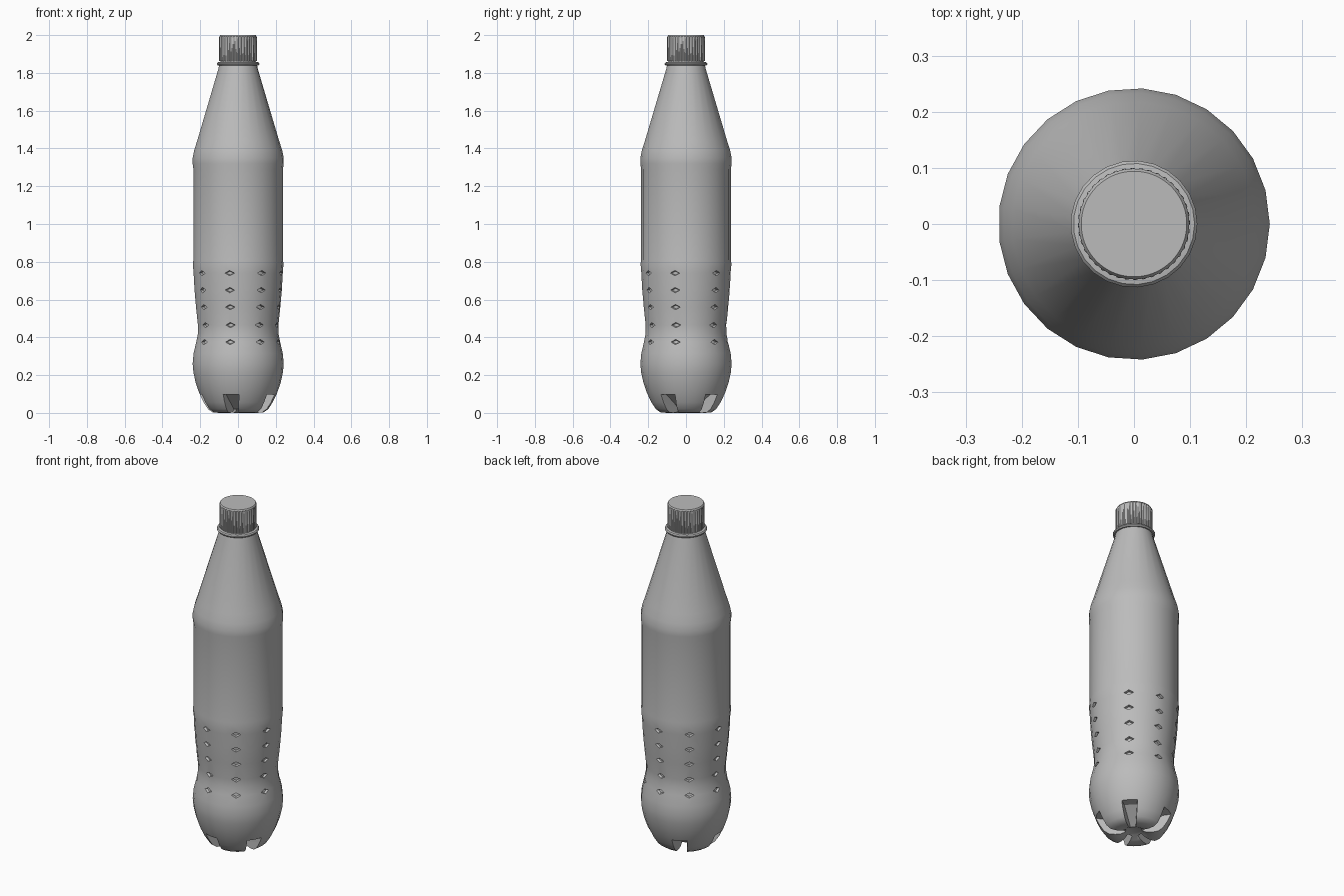
import bpy, bmesh
from math import sin, cos, tau, radians
from mathutils import Matrix, Vector

if "Cube" in bpy.data.objects:
    bpy.data.objects.remove(bpy.data.objects["Cube"])

SIDES = 25
STEP = tau / SIDES

grey = bpy.data.materials.new("grey plastic")
grey.use_nodes = True
grey.diffuse_color = (0.5, 0.5, 0.5, 1)
grey.node_tree.nodes["Principled BSDF"].inputs["Base Color"].default_value = (0.5, 0.5, 0.5, 1)


def finish(bm, name):
    bmesh.ops.recalc_face_normals(bm, faces=bm.faces)
    mesh = bpy.data.meshes.new(name)
    bm.to_mesh(mesh)
    bm.free()
    mesh.materials.append(grey)
    obj = bpy.data.objects.new(name, mesh)
    bpy.context.collection.objects.link(obj)
    return obj


def smooth(obj, angle=30):
    bpy.ops.object.select_all(action="DESELECT")
    obj.select_set(True)
    bpy.context.view_layer.objects.active = obj
    bpy.ops.object.shade_smooth_by_angle(angle=radians(angle))


def lathe(profile, sides, radius=lambda r, k: r):
    """Closed turned shape from (radius, z) pairs, with flat end caps."""
    bm = bmesh.new()
    rings = []
    for r, z in profile:
        rings.append([bm.verts.new((radius(r, k) * cos(tau * k / sides),
                                    radius(r, k) * sin(tau * k / sides), z))
                      for k in range(sides)])
    for low, high in zip(rings, rings[1:]):
        for k in range(sides):
            n = (k + 1) % sides
            bm.faces.new((low[k], low[n], high[n], high[k]))
    bm.faces.new(rings[0][::-1])
    bm.faces.new(rings[-1])
    return bm, rings


# Bottle body: foot, waist, label panel, shoulder and neck
body_profile = [(0.04, 0.02), (0.07, 0.004), (0.1, 0), (0.135, 0.003), (0.16, 0.02),
                (0.183, 0.055), (0.207, 0.105), (0.226, 0.16), (0.238, 0.215),
                (0.242, 0.26), (0.237, 0.315), (0.223, 0.375), (0.214, 0.42),
                (0.214, 0.465), (0.224, 0.56), (0.232, 0.65), (0.237, 0.74),
                (0.241, 0.79), (0.238, 0.81), (0.238, 1.29), (0.242, 1.32), (0.242, 1.35),
                (0.234, 1.39), (0.218, 1.44), (0.105, 1.82), (0.1, 1.845), (0.09, 1.87)]
bm, rings = lathe(body_profile, SIDES)

# Grip dimples: five rows in eight columns
dimple_rows = [ring for ring, (r, z) in zip(rings, body_profile)
               if z in (0.375, 0.465, 0.56, 0.65, 0.74)]
picked = [ring[k] for ring in dimple_rows for k in range(3, SIDES, 3)]
centres = [v.co.copy() for v in picked]
dimples = bmesh.ops.bevel(bm, geom=picked, offset=0.026, segments=1,
                          affect="VERTICES", profile=0.5)["faces"]
for face in dimples:
    mid = min(centres, key=lambda c: (c - face.calc_center_median()).length)
    for v in face.verts:
        v.co = mid + (v.co - mid) * (0.55 if abs(v.co.z - mid.z) > 0.01 else 1)
bm.normal_update()
bmesh.ops.inset_individual(bm, faces=dimples, thickness=0.005, depth=0)
for face in dimples:
    mid = face.calc_center_median()
    inward = Vector((mid.x, mid.y, 0)).normalized() * 0.012
    bmesh.ops.translate(bm, verts=face.verts[:], vec=-inward)
body = finish(bm, "bottle_body")

# Five tapered pockets between the feet
pocket = [(0.3, 0.1, 0.06), (0.15, 0.096, 0.034), (0.045, 0.02, 0.014),
          (0.045, -0.05, 0.01), (0.3, -0.05, 0.035)]
bm = bmesh.new()
for i in range(5):
    turn = Matrix.Rotation(STEP * (3 + 5 * i), 4, "Z")
    verts = [bm.verts.new(turn @ Vector((r, side * w, z)))
             for r, z, w in pocket for side in (-1, 1)]
    hull = bmesh.ops.convex_hull(bm, input=verts)
cutter = finish(bm, "foot_cutter")
cutter.hide_render = True
cut = body.modifiers.new("foot pockets", "BOOLEAN")
cut.operation = "DIFFERENCE"
cut.solver = "EXACT"
cut.use_self = True
cut.object = cutter
smooth(body)
bpy.ops.object.modifier_apply(modifier=cut.name)
bpy.data.objects.remove(cutter)
smooth(body)

# Neck ring below the cap
bm, _ = lathe([(0.095, 1.838), (0.108, 1.84), (0.113, 1.846), (0.113, 1.85),
               (0.108, 1.856), (0.095, 1.858)], SIDES)
smooth(finish(bm, "neck_ring"))

# Ribbed screw cap with a plain rounded rim
RIBS = 40
bm, _ = lathe([(0.1, 1.862), (0.1, 1.985), (0.0985, 1.993), (0.094, 2.0)], RIBS * 4,
              lambda r, k: r - 0.004 if r == 0.1 and k % 4 > 1 else r)
smooth(finish(bm, "screw_cap"))
